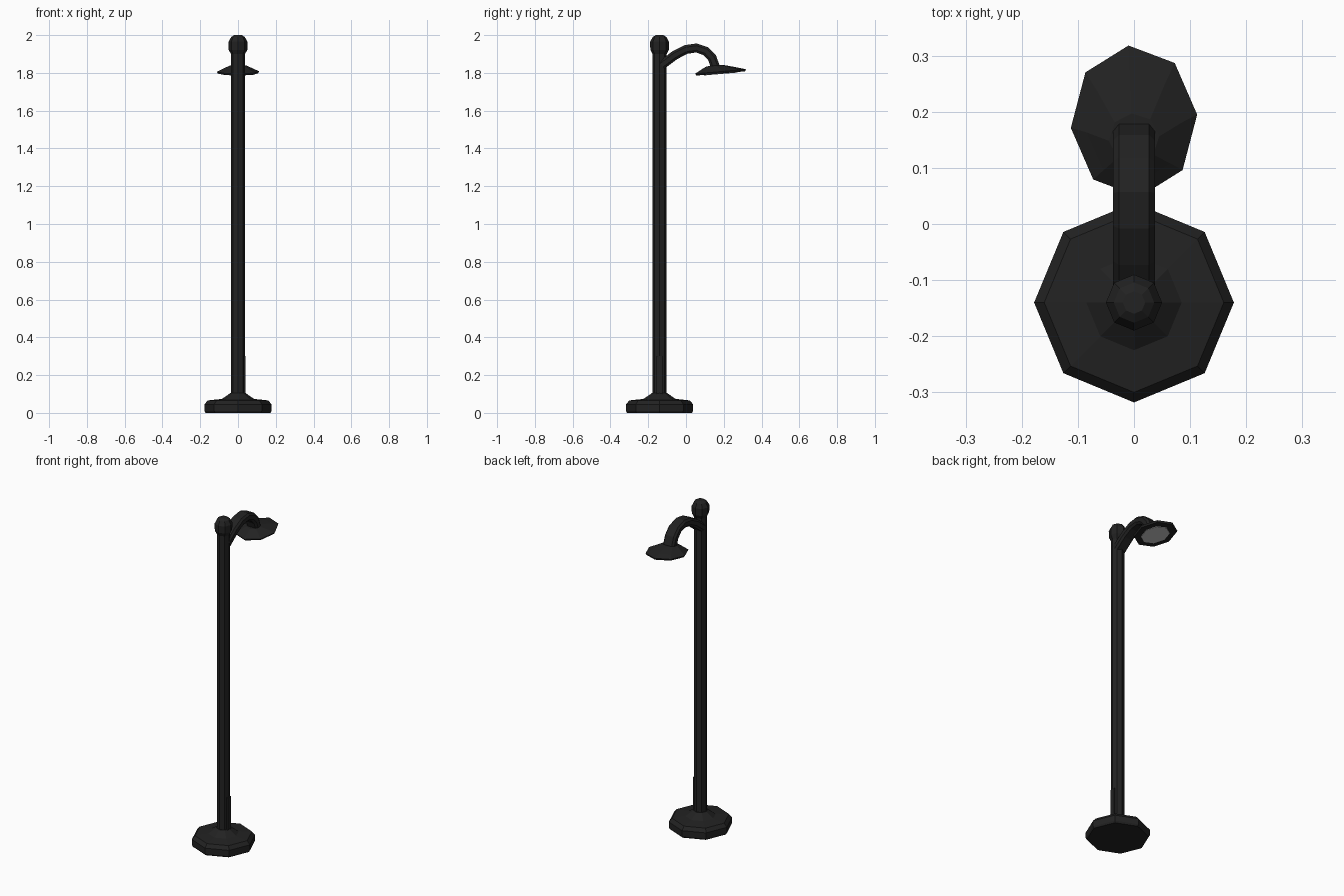
import bpy, bmesh, math
from mathutils import Vector, Matrix

cube = bpy.data.objects.get("Cube")
if cube:
    bpy.data.objects.remove(cube)

POLE_Y = -0.14
SIDES = 8


def material(name, value):
    m = bpy.data.materials.new(name)
    m.use_nodes = True
    col = (value, value, value, 1)
    m.diffuse_color = col
    m.node_tree.nodes["Principled BSDF"].inputs["Base Color"].default_value = col
    return m


BLACK = material("black metal", 0.016)
LENS = material("lamp lens", 0.55)


def finish(bm, name, mat):
    bmesh.ops.recalc_face_normals(bm, faces=bm.faces)
    mesh = bpy.data.meshes.new(name)
    bm.to_mesh(mesh)
    bm.free()
    mesh.materials.append(mat)
    obj = bpy.data.objects.new(name, mesh)
    bpy.context.collection.objects.link(obj)
    return obj


def loft(name, rings, mat=BLACK):
    """Skin a list of equal-length point rings and cap both ends."""
    bm = bmesh.new()
    loops = [[bm.verts.new(p) for p in ring] for ring in rings]
    n = len(loops[0])
    for a, b in zip(loops, loops[1:]):
        for i in range(n):
            j = (i + 1) % n
            bm.faces.new((a[i], a[j], b[j], b[i]))
    bm.faces.new(loops[0])
    bm.faces.new(loops[-1])
    return finish(bm, name, mat)


def ring(rx, ry, z, turn=0.0, dy=0.0):
    angles = [turn + math.tau * i / SIDES for i in range(SIDES)]
    return [Vector((rx * math.cos(a), ry * math.sin(a) + dy, z)) for a in angles]


def lathe(name, profile):
    return loft(name, [ring(r, r, z, dy=POLE_Y) for r, z in profile])


# Foot, pole and ball finial
lathe("base", [(0.172, 0), (0.178, 0.01), (0.178, 0.045), (0.16, 0.066),
               (0.085, 0.074), (0.04, 0.105)])
lathe("pole", [(0.037, 0.08), (0.037, 1.91)])
lathe("finial", [(0.035, 1.895), (0.049, 1.922), (0.05, 1.965),
                 (0.036, 1.99), (0.02, 2.0)])

# Access panel on the left side of the pole
bm = bmesh.new()
bmesh.ops.create_cube(bm, size=1, matrix=Matrix.Translation((0.034, POLE_Y, 0.2))
                      @ Matrix.Diagonal((0.012, 0.03, 0.2, 1)))
finish(bm, "access_panel", BLACK)

# Curved arm: bevelled box section swept along a path in the y-z plane
path = [Vector((0, y, z)) for y, z in [
    (-0.13, 1.84), (-0.06, 1.893), (0.0, 1.924), (0.055, 1.932),
    (0.105, 1.915), (0.138, 1.88), (0.158, 1.825)]]
section = [(0.037, 0.012), (0.027, 0.024), (-0.027, 0.024), (-0.037, 0.012),
           (-0.037, -0.012), (-0.027, -0.024), (0.027, -0.024), (0.037, -0.012)]
rings = []
for i, p in enumerate(path):
    t = (path[min(i + 1, len(path) - 1)] - path[max(i - 1, 0)]).normalized()
    up = Vector((0, -t.z, t.y))
    rings.append([p + Vector((u, 0, 0)) + up * v for u, v in section])
loft("arm", rings)

# Tilted lamp head: shallow shade with a lens underneath
tilt = Matrix.Translation((0, 0.184, 1.797)) @ Matrix.Rotation(math.radians(5), 4, 'X')
TURN = math.radians(5)
shade = loft("lamp_shade", [
    ring(0.107, 0.13, 0, TURN), ring(0.113, 0.136, 0.01, TURN),
    ring(0.085, 0.1, 0.024, TURN, -0.01), ring(0.045, 0.045, 0.044, TURN, -0.028)])
lens = loft("lamp_lens", [ring(0.072, 0.09, -0.003, TURN),
                          ring(0.072, 0.09, 0.001, TURN)], LENS)
for obj in (shade, lens):
    obj.matrix_world = tilt
